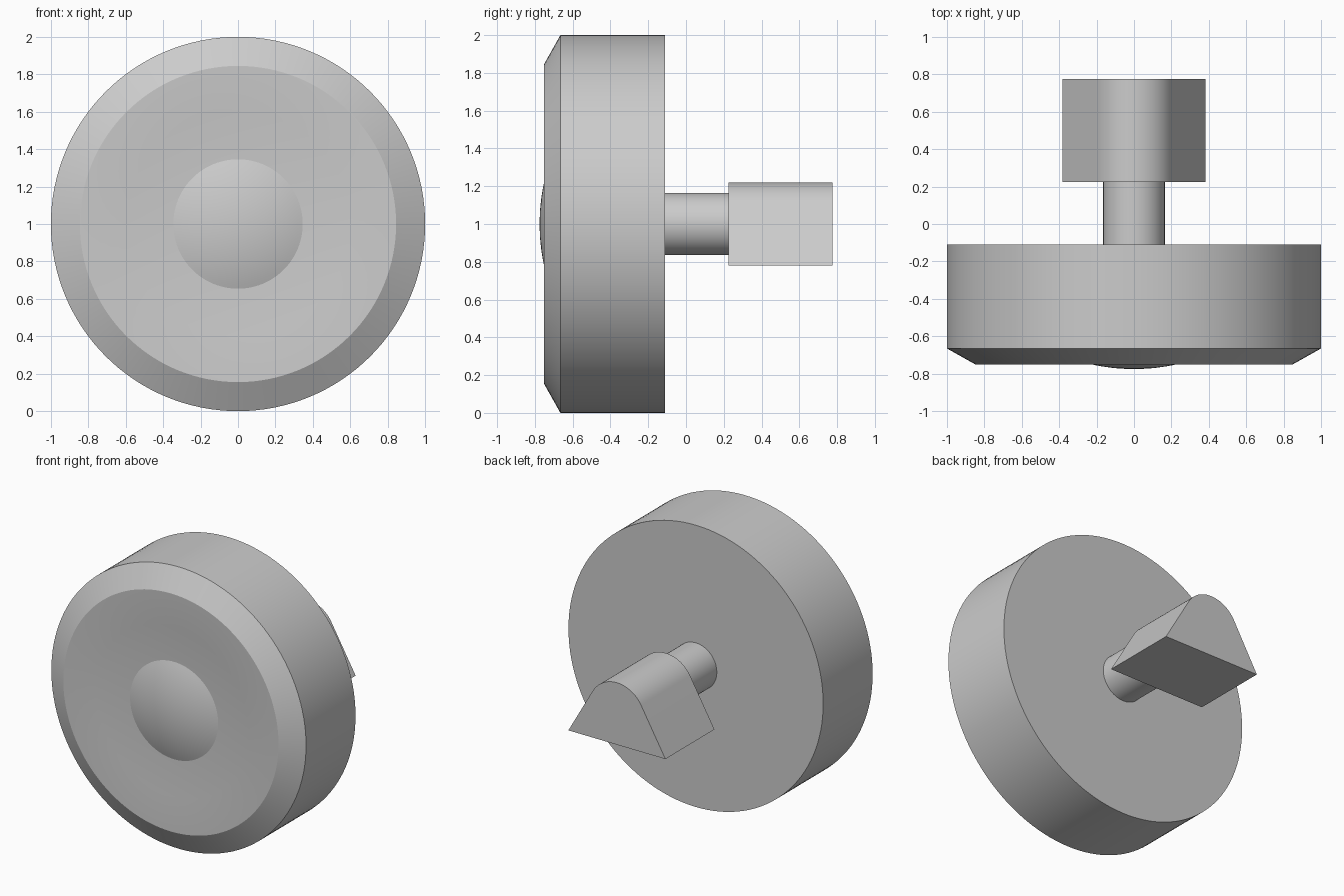
import bpy, bmesh, math
from mathutils import Matrix

cube = bpy.data.objects.get("Cube")
if cube:
    bpy.data.objects.remove(cube)

grey = bpy.data.materials.new("plain grey")
grey.use_nodes = True
COLOUR = (0.6, 0.6, 0.6, 1)
grey.diffuse_color = COLOUR
grey.node_tree.nodes["Principled BSDF"].inputs["Base Color"].default_value = COLOUR


def finish(bm, name):
    bmesh.ops.remove_doubles(bm, verts=bm.verts, dist=1e-5)
    bmesh.ops.recalc_face_normals(bm, faces=bm.faces)
    mesh = bpy.data.meshes.new(name)
    bm.to_mesh(mesh)
    bm.free()
    mesh.materials.append(grey)
    obj = bpy.data.objects.new(name, mesh)
    bpy.context.collection.objects.link(obj)
    bpy.ops.object.select_all(action='DESELECT')
    obj.select_set(True)
    bpy.context.view_layer.objects.active = obj
    bpy.ops.object.shade_smooth_by_angle(angle=math.radians(28))
    return obj


def lathe(name, profile, steps):
    """Spin (radius, y) points about the y axis through z = 1."""
    bm = bmesh.new()
    verts = [bm.verts.new((r, y, 1)) for r, y in profile]
    edges = [bm.edges.new(pair) for pair in zip(verts, verts[1:])]
    bmesh.ops.spin(bm, geom=verts + edges, cent=(0, 0, 1), axis=(0, 1, 0),
                   angle=2 * math.pi, steps=steps)
    return finish(bm, name)


# Round body: flat back, straight side, chamfer, shallow dish in the front
lathe("round_body", [(0, -0.11), (1, -0.11), (1, -0.665), (0.845, -0.752),
                     (0.84, -0.752), (0.6, -0.735), (0.34, -0.716), (0, -0.716)], 128)

# Central dome: a spherical cap sitting in the dish
R, RIM, FRONT = 1.05, 0.35, -0.775
cap = []
for i in range(13):
    a = math.asin(RIM / R) * i / 12
    cap.append((R * math.sin(a), FRONT + R * (1 - math.cos(a))))
lathe("centre_dome", cap, 96)

# Shaft behind the body
lathe("shaft", [(0, -0.11), (0.165, -0.11), (0.165, 0.24), (0, 0.24)], 64)

# Wedge knob: equilateral triangle with a rounded top, extruded backwards
r = 0.22
half = r * math.sqrt(3)
outline = [(-half, 1 - r), (half, 1 - r)]
for i in range(33):
    a = math.radians(30 + 120 * i / 32)
    outline.append((r * math.cos(a), 1 + r * math.sin(a)))
bm = bmesh.new()
face = bm.faces.new([bm.verts.new((x, 0.225, z)) for x, z in outline])
geom = bmesh.ops.extrude_face_region(bm, geom=[face], use_keep_orig=True)["geom"]
bmesh.ops.translate(bm, vec=(0, 0.55, 0),
                    verts=[g for g in geom if isinstance(g, bmesh.types.BMVert)])
finish(bm, "wedge_knob")
